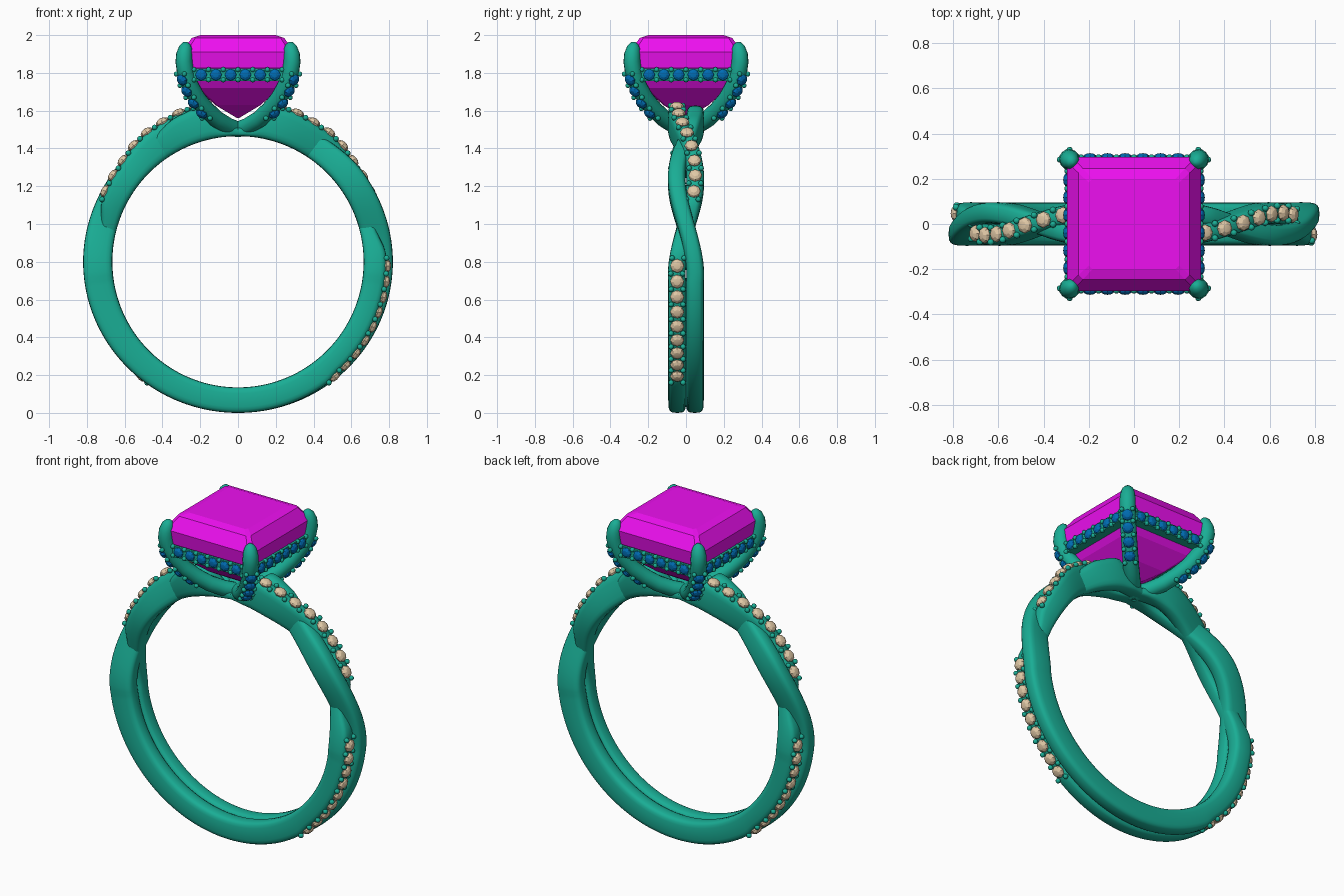
import bpy, bmesh, math
from mathutils import Vector, Matrix

if "Cube" in bpy.data.objects:
    bpy.data.objects.remove(bpy.data.objects["Cube"])

def material(name, rgb):
    m = bpy.data.materials.new(name)
    m.diffuse_color = (*rgb, 1)
    m.use_nodes = True
    m.node_tree.nodes["Principled BSDF"].inputs["Base Color"].default_value = m.diffuse_color
    return m

TEAL = material("teal_metal", (0.01, 0.42, 0.30))
PINK = material("magenta_stone", (0.85, 0.005, 0.87))
BLUE = material("blue_stone", (0.0, 0.15, 0.45))
CREAM = material("cream_stone", (0.75, 0.58, 0.38))

CZ, RI = 0.80, 0.665        # finger hole centre height and radius
W = 0.047                   # strand half width

def finish(bm, name, mat, angle=40):
    bmesh.ops.recalc_face_normals(bm, faces=bm.faces)
    me = bpy.data.meshes.new(name)
    bm.to_mesh(me)
    bm.free()
    ob = bpy.data.objects.new(name, me)
    bpy.context.collection.objects.link(ob)
    me.materials.append(mat)
    if angle:
        bpy.context.view_layer.objects.active = ob
        ob.select_set(True)
        bpy.ops.object.shade_smooth_by_angle(angle=math.radians(angle))
        ob.select_set(False)
    return ob

def loft(bm, rings):
    loops = [[bm.verts.new(p) for p in r] for r in rings]
    n = len(loops[0])
    for a, b in zip(loops, loops[1:]):
        for i in range(n):
            bm.faces.new((a[i], a[(i + 1) % n], b[(i + 1) % n], b[i]))
    bm.faces.new(loops[0])
    bm.faces.new(loops[-1])

def ease(table, x):
    for (x0, y0), (x1, y1) in zip(table, table[1:]):
        if x <= x1:
            t = (x - x0) / (x1 - x0)
            return y0 + (y1 - y0) * t * t * (3 - 2 * t)
    return table[-1][1]

def bead(bm, pos, normal, r, flat=1.0, seg=8):
    rot = Vector(normal).to_track_quat('Z', 'Y').to_matrix().to_4x4()
    m = Matrix.Translation(pos) @ rot @ Matrix.Diagonal((1, 1, flat, 1))
    bmesh.ops.create_uvsphere(bm, u_segments=seg, v_segments=6, radius=r, matrix=m)

# --- twisted shank: outer radius of each strand by angle
PLAIN = [(-90, .80), (0, .82), (35, .815), (56, .80), (68, .835), (77, .85), (85, .74), (90, .71)]
PAVE = [(-90, .80), (-54, .80), (-48, .785), (2, .785), (14, .75), (25, .79), (35, .80),
        (56, .835), (77, .85), (85, .74), (90, .71)]

def sway(phi):
    return W if phi < -6 else W * 1.05 * math.cos(math.pi * (phi + 6) / 41.5)

def polar(phi, r, y, side):
    a = math.radians(phi)
    return Vector((side * r * math.cos(a), side * y, CZ + r * math.sin(a)))

def strand(bm, table, sign, side):
    rings = []
    for k in range(91):
        phi = -90 + 2 * k
        ro, yc = ease(table, phi), sign * sway(phi)
        rc, h = (ro + RI) / 2, (ro - RI) / 2
        ring = []
        for j in range(20):
            t = 2 * math.pi * j / 20
            c, s = math.cos(t), math.sin(t)
            p = 0.55
            ring.append(polar(phi, rc + h * math.copysign(abs(s) ** p, s),
                              yc + W * math.copysign(abs(c) ** p, c), side))
        rings.append(ring)
    loft(bm, rings)

plain, pave, cream, claws = (bmesh.new() for _ in range(4))
for side in (1, -1):
    strand(plain, PLAIN, 1, side)
    strand(pave, PAVE, -1, side)
    # stones along the strand with pairs of small claws between them
    for start, step, count in ((-50, 6.05, 9), (28, 6.7, 8)):
        for i in range(count * 2 + 1):
            phi = start + step * (i - 1) / 2
            r, y = ease(PAVE, phi), -sway(phi)
            n = polar(phi, 1, 0, side) - Vector((0, 0, CZ))
            if i % 2:
                bead(cream, polar(phi, r + .002, y, side), n, .037, .65)
            else:
                for dy in (-.032, .032):
                    bead(claws, polar(phi, r + .002, y + dy, side), n, .015)
finish(plain, "plain_strands", TEAL)
finish(pave, "stone_set_strands", TEAL)
finish(cream, "shank_stones", CREAM, 20)
finish(claws, "shank_claws", TEAL, 60)

# --- centre stone: square step cut
bm = bmesh.new()
STONE = [(.20, 2.0), (.245, 1.985), (.297, 1.91), (.287, 1.83), (.22, 1.72), (.12, 1.63), (.004, 1.56)]
rings = []
for w, z in STONE:
    c = w * 0.92
    rings.append([(c, w, z), (w, c, z), (w, -c, z), (c, -w, z),
                  (-c, -w, z), (-w, -c, z), (-w, c, z), (-c, w, z)])
loft(bm, rings)
finish(bm, "centre_stone", PINK, 0)

# --- four claws curving up from the base, with blue stones on their outer faces
CLAW = [(0, 1.50, .042), (.08, 1.52, .045), (.16, 1.555, .045), (.235, 1.605, .045),
        (.305, 1.665, .045), (.36, 1.735, .045), (.393, 1.80, .045), (.405, 1.86, .045),
        (.402, 1.90, .043), (.392, 1.935, .035), (.383, 1.953, .022), (.378, 1.96, .006)]
claw_bm, blue, blue_claws = bmesh.new(), bmesh.new(), bmesh.new()

def claw_frame(i):
    a, b = CLAW[max(i - 1, 0)], CLAW[min(i + 1, len(CLAW) - 1)]
    t = Vector((b[0] - a[0], b[1] - a[1])).normalized()
    return t.y, -t.x        # outward normal in the diagonal plane

for q in range(4):
    ang = math.pi / 4 + q * math.pi / 2
    d = Vector((math.cos(ang), math.sin(ang), 0))
    lat = Vector((-d.y, d.x, 0))
    up = Vector((0, 0, 1))
    rings = []
    for i, (dist, z, r) in enumerate(CLAW):
        nd, nz = claw_frame(i)
        n = d * nd + up * nz
        c = d * dist + up * z
        rings.append([c + n * r * math.cos(2 * math.pi * j / 14) +
                      lat * r * math.sin(2 * math.pi * j / 14) for j in range(14)])
    loft(claw_bm, rings)
    for k in range(9):
        f = 2.75 + k * 0.42
        i, t = int(f), f - int(f)
        A, B = CLAW[i], CLAW[i + 1]
        n0, n1 = claw_frame(i), claw_frame(i + 1)
        n = (d * (n0[0] * (1 - t) + n1[0] * t) + up * (n0[1] * (1 - t) + n1[1] * t)).normalized()
        c = d * (A[0] * (1 - t) + B[0] * t) + up * (A[1] * (1 - t) + B[1] * t) + n * .04
        if k % 2:
            bead(blue, c, n, .033, .65)
        else:
            for s in (-.03, .03):
                bead(blue_claws, c + lat * s, n, .014)

# --- gallery rails joining the claws, each with a row of blue stones
rail = bmesh.new()
for q in range(4):
    R = Matrix.Rotation(q * math.pi / 2, 4, 'Z')
    bmesh.ops.create_cube(rail, size=1, matrix=R @ Matrix.Translation((0, -.268, 1.79))
                          @ Matrix.Diagonal((.56, .056, .066, 1)))
    n = R @ Vector((0, -1, 0))
    for k in range(13):
        x = -.234 + k * .039
        if k % 2:
            bead(blue, R @ Vector((x, -.294, 1.79)), n, .032, .6)
        else:
            for dz in (-.027, .027):
                bead(blue_claws, R @ Vector((x, -.294, 1.79 + dz)), n, .014)
finish(claw_bm, "head_claws", TEAL, 60)
finish(rail, "gallery_rails", TEAL)
finish(blue, "head_stones", BLUE, 20)
finish(blue_claws, "head_small_claws", TEAL, 60)
